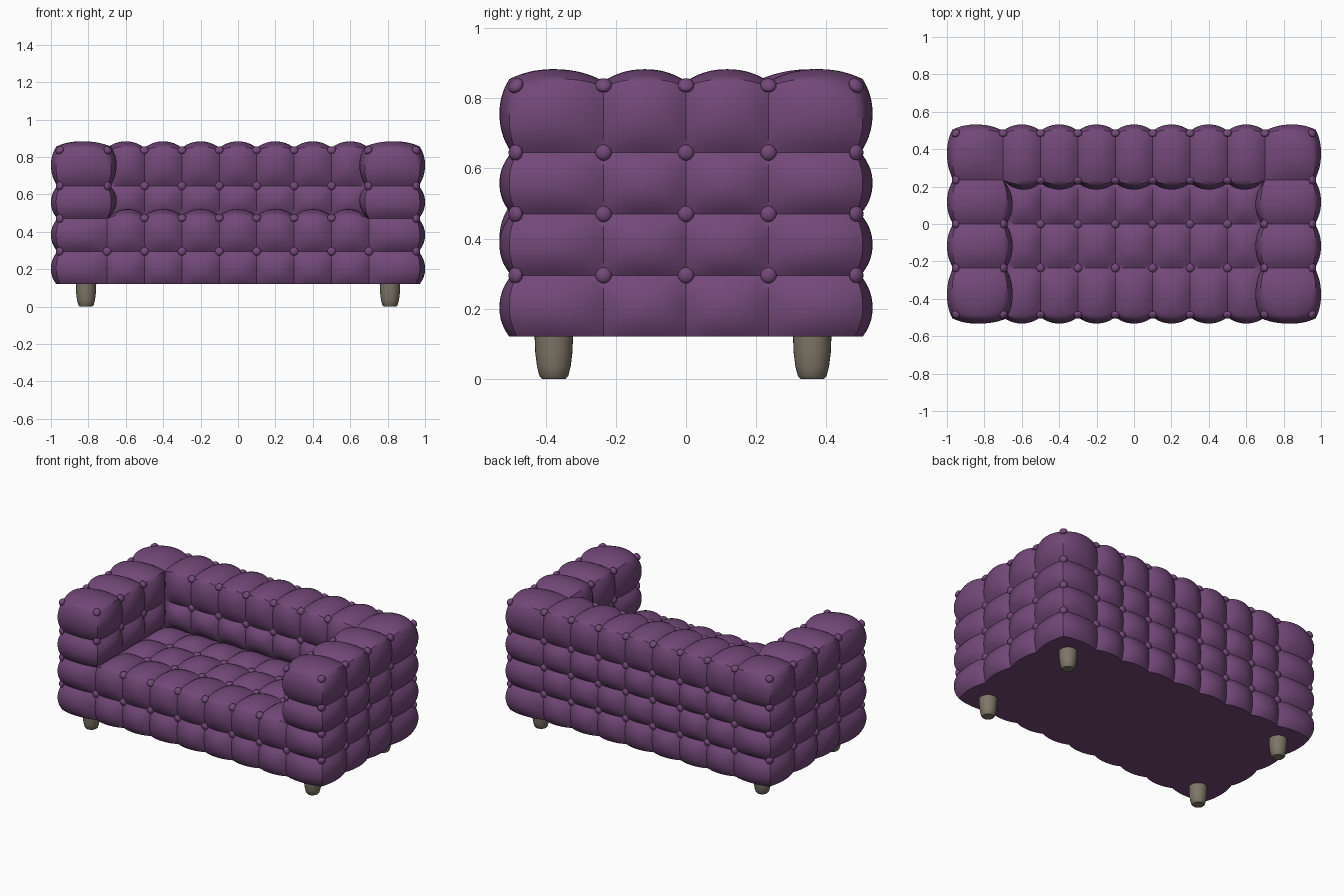
import bpy, bmesh, math
from mathutils import Vector
from itertools import product

if "Cube" in bpy.data.objects:
    bpy.data.objects.remove(bpy.data.objects["Cube"])

XS = [-.95, -.7, -.5, -.3, -.1, .1, .3, .5, .7, .95]
YS = [-.482, -.235, 0, .235, .482]
ZS = [.12, .295, .47, .645, .833]
LINES = (XS, YS, ZS)
N = 14           # subdivisions per cushion panel
PUFF = .05       # height of each panel's centre


def material(name, color):
    m = bpy.data.materials.new(name)
    m.diffuse_color = (*color, 1)
    m.use_nodes = True
    m.node_tree.nodes["Principled BSDF"].inputs["Base Color"].default_value = m.diffuse_color
    return m


def finish(name, bm, mat, angle=40):
    me = bpy.data.meshes.new(name)
    bm.to_mesh(me)
    bm.free()
    ob = bpy.data.objects.new(name, me)
    bpy.context.collection.objects.link(ob)
    me.materials.append(mat)
    bpy.ops.object.select_all(action='DESELECT')
    ob.select_set(True)
    bpy.context.view_layer.objects.active = ob
    bpy.ops.object.shade_smooth_by_angle(angle=math.radians(angle))
    return ob


def solid(c):
    i, j, k = c
    if not (0 <= i < 9 and 0 <= j < 4 and 0 <= k < 4):
        return False
    return k < 2 or i in (0, 8) or j == 3     # base, arms, back


def point(idx):
    return Vector([LINES[a][idx[a]] for a in range(3)])


fabric = material("purple_fabric", (.17, .065, .19))
wood = material("leg_wood", (.21, .18, .135))

# Panel layout: every exposed face of the block grid, corners in outward order
panels, edges, corner_normals = [], {}, {}
for cell in product(range(9), range(4), range(4)):
    if not solid(cell):
        continue
    for axis, side in product(range(3), (0, 1)):
        nb = list(cell)
        nb[axis] += 1 if side else -1
        if solid(nb):
            continue
        u, v = (axis + 1) % 3, (axis + 2) % 3
        quad = []
        for du, dv in ((0, 0), (1, 0), (1, 1), (0, 1)):
            c = list(cell)
            c[axis] += side
            c[u] += du
            c[v] += dv
            quad.append(tuple(c))
        if not side:
            quad = [quad[0], quad[3], quad[2], quad[1]]
        n = Vector((0, 0, 0))
        n[axis] = 1 if side else -1
        mid = sum((point(q) for q in quad), Vector()) / 4
        panels.append((quad, n))
        for a in range(4):
            edges.setdefault(frozenset((quad[a], quad[(a + 1) % 4])), []).append((mid, n))
            corner_normals.setdefault(quad[a], set()).add(tuple(n))

# How far each seam bulges at its middle
bulge, concave = {}, set()
for key, ((c1, n1), (c2, n2)) in edges.items():
    if n1 == n2:
        d = n1 * .016
    elif (c2 - c1).dot(n1) < 0:
        d = (n1 + n2) * .022
    else:
        d = Vector()
        concave |= key
    if n1.z < 0 or n2.z < 0:      # underside on the floor side stays flat
        d.z = max(d.z, 0)
    bulge[key] = d


def arch(t):
    return 1 - abs(2 * t - 1) ** 2.2


# Upholstered body: inflated panels stitched at their seams
bm = bmesh.new()
for quad, n in panels:
    p = [point(q) for q in quad]
    e = [bulge[frozenset((quad[a], quad[(a + 1) % 4]))] for a in range(4)]
    extra = n * (PUFF - sum(e, Vector()).dot(n) / 2)
    if n.z < 0:
        extra = Vector()
    grid = []
    for b in range(N + 1):
        t = b / N
        row = []
        for a in range(N + 1):
            s = a / N
            co = (p[0] * (1 - s) + p[1] * s) * (1 - t) + (p[3] * (1 - s) + p[2] * s) * t
            co += arch(s) * (e[0] * (1 - t) + e[2] * t) + arch(t) * (e[3] * (1 - s) + e[1] * s)
            co += extra * arch(s) * arch(t)
            row.append(bm.verts.new(co))
        grid.append(row)
    for b, a in product(range(N), repeat=2):
        bm.faces.new((grid[b][a], grid[b][a + 1], grid[b + 1][a + 1], grid[b + 1][a]))
bmesh.ops.remove_doubles(bm, verts=bm.verts, dist=1e-5)
finish("tufted_sofa_body", bm, fabric)

# Buttons at every seam crossing above the underside
bm = bmesh.new()
for idx, normals in corner_normals.items():
    if idx in concave or (0, 0, -1) in normals:
        continue
    d = sum((Vector(n) for n in normals), Vector()).normalized()
    rot = d.to_track_quat('Z', 'Y').to_matrix()
    made = bmesh.ops.create_uvsphere(bm, u_segments=14, v_segments=8, radius=.024)['verts']
    for w in made:
        w.co.z *= .65
        w.co = rot @ w.co + point(idx) + d * .006
finish("tufting_buttons", bm, fabric, 60)

# Four tapered round legs
PROFILE = [(.034, 0), (.041, .008), (.048, .035), (.053, .075), (.055, .125)]
for name, x, y in (("front_leg_left", -.825, -.377), ("front_leg_right", .825, -.377),
                   ("back_leg_left", -.825, .36), ("back_leg_right", .825, .36)):
    bm = bmesh.new()
    rings = [[bm.verts.new((x * .985 + r * math.cos(a * math.tau / 32),
                            y + r * math.sin(a * math.tau / 32), z)) for a in range(32)]
             for r, z in PROFILE]
    for lo, hi in zip(rings, rings[1:]):
        for a in range(32):
            b = (a + 1) % 32
            bm.faces.new((lo[a], lo[b], hi[b], hi[a]))
    bm.faces.new(rings[0][::-1])
    bm.faces.new(rings[-1])
    finish(name, bm, wood, 35)
